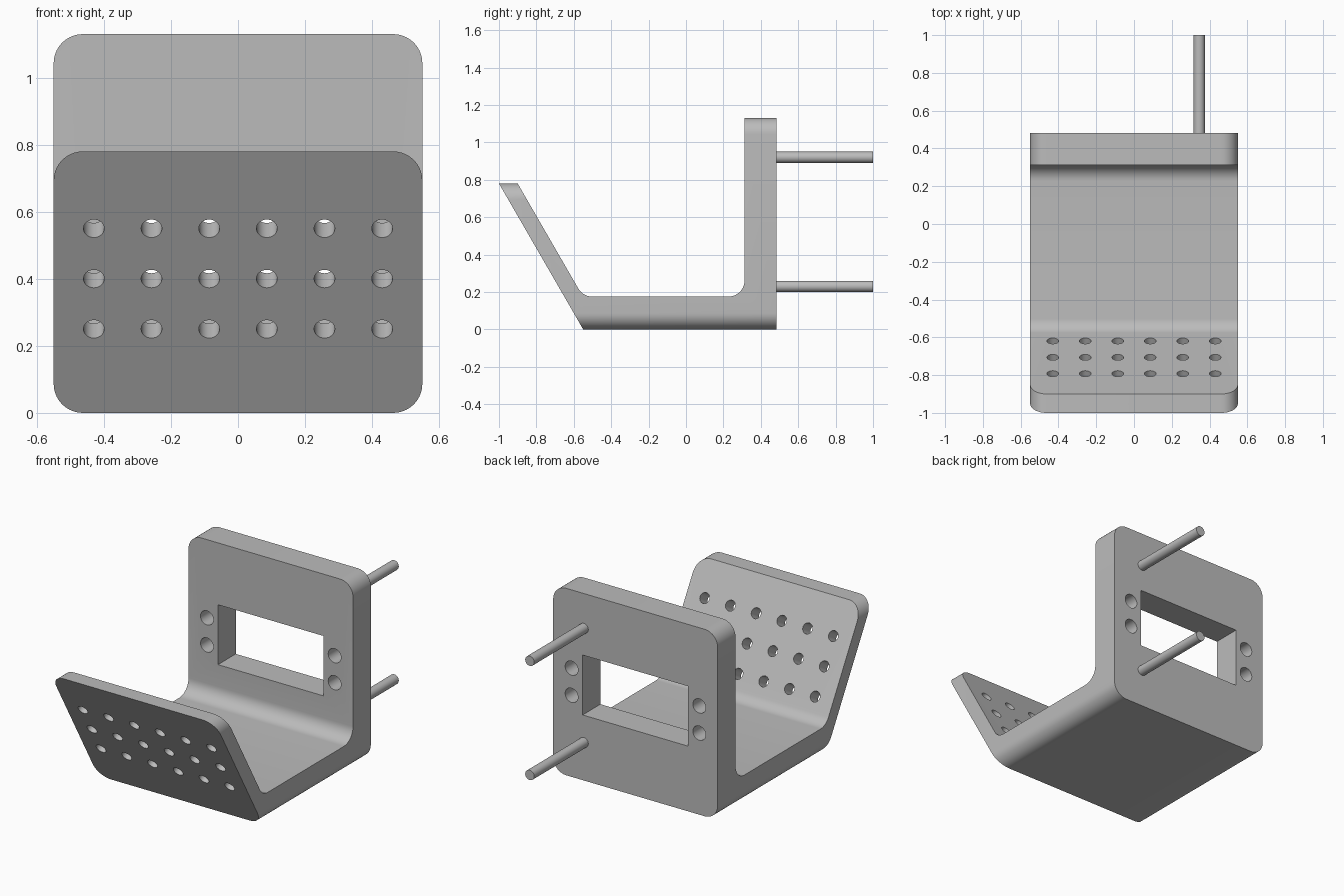
import bpy, bmesh
from math import radians, cos, sin, tan
from mathutils import Matrix, Vector

if "Cube" in bpy.data.objects:
    bpy.data.objects.remove(bpy.data.objects["Cube"], do_unlink=True)

GREY = (0.5, 0.5, 0.5, 1)
grey = bpy.data.materials.new("plain grey")
grey.use_nodes = True
grey.diffuse_color = GREY
grey.node_tree.nodes["Principled BSDF"].inputs["Base Color"].default_value = GREY

HALF_W, R = 0.55, 0.087
BACK_TOP, FRONT_TOP, FLOOR = 1.13, 0.78, 0.175
BACK_IN, BACK_OUT = 0.313, 0.483
LEAN = tan(radians(30))


def make_object(name, bm):
    bmesh.ops.recalc_face_normals(bm, faces=bm.faces)
    mesh = bpy.data.meshes.new(name)
    bm.to_mesh(mesh)
    bm.free()
    mesh.materials.append(grey)
    obj = bpy.data.objects.new(name, mesh)
    bpy.context.collection.objects.link(obj)
    return obj


def add_rod(bm, centre, radius, length, direction):
    turn = Vector(direction).to_track_quat('Z', 'Y').to_matrix().to_4x4()
    bmesh.ops.create_cone(bm, cap_ends=True, segments=32, radius1=radius, radius2=radius,
                          depth=length, matrix=Matrix.Translation(centre) @ turn)


def smooth(obj):
    bpy.ops.object.select_all(action='DESELECT')
    obj.select_set(True)
    bpy.context.view_layer.objects.active = obj
    bpy.ops.object.shade_smooth_by_angle(angle=radians(30))


def arc(cy, cz, start, end, steps=10):
    angles = [radians(start + (end - start) * i / steps) for i in range(steps + 1)]
    return [(cy + R * cos(a), cz + R * sin(a)) for a in angles]


# Side profile of the bracket, with filleted inner corners
front_foot = -1 + FRONT_TOP * LEAN
front_in = -0.9 + (FRONT_TOP - FLOOR) * LEAN
profile = [(front_foot, 0), (-1, FRONT_TOP), (-0.9, FRONT_TOP)]
profile += arc(front_in + R * LEAN, FLOOR + R, 210, 270)
profile += arc(BACK_IN - R, FLOOR + R, 270, 360)
profile += [(BACK_IN, BACK_TOP), (BACK_OUT, BACK_TOP), (BACK_OUT, 0)]

# Bracket body: extrude the profile across x, then round its outer corners
bm = bmesh.new()
side = bm.faces.new([bm.verts.new((-HALF_W, y, z)) for y, z in profile])
wall = bmesh.ops.extrude_face_region(bm, geom=[side])["geom"]
bmesh.ops.translate(bm, vec=(2 * HALF_W, 0, 0),
                    verts=[v for v in wall if isinstance(v, bmesh.types.BMVert)])
bmesh.ops.recalc_face_normals(bm, faces=bm.faces)


def is_outer_corner(edge):
    a, b = (v.co for v in edge.verts)
    level = abs(a.z - b.z) < 1e-5 and abs(a.x - b.x) < 1e-5
    return level and any(abs(a.z - h) < 1e-4 for h in (0, FRONT_TOP, BACK_TOP))


bmesh.ops.bevel(bm, geom=[e for e in bm.edges if is_outer_corner(e)], offset=R,
                segments=10, profile=0.5, affect='EDGES')
body = make_object("bracket_body", bm)

# Openings: grid of holes in the leaning plate, window and side holes in the back
bm = bmesh.new()
normal = Vector((0, cos(radians(30)), sin(radians(30))))
for col in range(6):
    for z in (0.25, 0.40, 0.55):
        start = Vector((0.172 * (col - 2.5), front_foot - z * LEAN, z))
        add_rod(bm, start + normal * 0.043, 0.031, 0.2, normal)
MID_Z, back_mid = 0.575, (BACK_IN + BACK_OUT) / 2
for x in (-0.427, 0.427):
    for dz in (-0.082, 0.082):
        add_rod(bm, (x, back_mid, MID_Z + dz), 0.043, 0.4, (0, 1, 0))
bmesh.ops.create_cube(bm, size=1, matrix=Matrix.Translation((0, back_mid, MID_Z))
                      @ Matrix.Diagonal((0.706, 0.4, 0.362, 1)))
cutter = make_object("opening_cutter", bm)
cutter.hide_render = True

cut = body.modifiers.new("openings", 'BOOLEAN')
cut.operation, cut.solver, cut.object = 'DIFFERENCE', 'EXACT', cutter
bpy.context.view_layer.objects.active = body
bpy.ops.object.modifier_apply(modifier=cut.name)
bpy.data.objects.remove(cutter, do_unlink=True)
smooth(body)

# Mounting pins behind the back plate
for name, z in (("lower_pin", 0.23), ("upper_pin", 0.92)):
    bm = bmesh.new()
    add_rod(bm, (0.345, (BACK_OUT + 1) / 2, z), 0.03, 1 - BACK_OUT, (0, 1, 0))
    smooth(make_object(name, bm))
